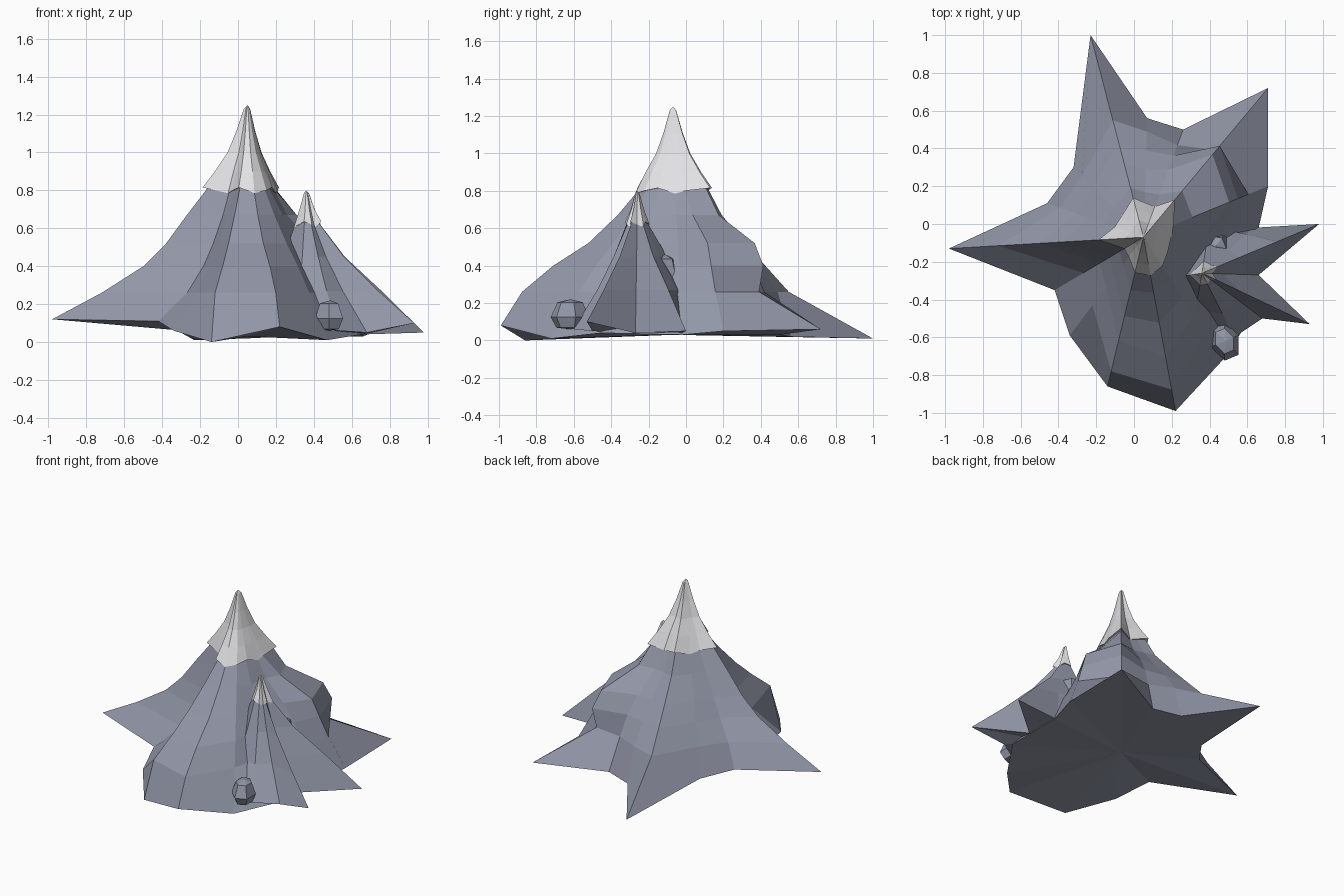
import bpy, bmesh, math
from mathutils import Vector

if "Cube" in bpy.data.objects:
    bpy.data.objects.remove(bpy.data.objects["Cube"])


def material(name, rgb):
    m = bpy.data.materials.new(name)
    m.diffuse_color = (*rgb, 1)
    m.use_nodes = True
    m.node_tree.nodes["Principled BSDF"].inputs["Base Color"].default_value = m.diffuse_color
    return m


ROCK = material("slate_rock", (0.29, 0.31, 0.39))
SNOW = material("snow_white", (0.76, 0.76, 0.78))


def finish(bm, name, mat):
    bmesh.ops.recalc_face_normals(bm, faces=bm.faces)
    mesh = bpy.data.meshes.new(name)
    bm.to_mesh(mesh)
    bm.free()
    mesh.materials.append(mat)
    ob = bpy.data.objects.new(name, mesh)
    bpy.context.collection.objects.link(ob)
    return ob


def skin(name, rings, apex, mat, floor):
    """Join rings of points from the bottom up, closed by a tip and a floor fan."""
    bm = bmesh.new()
    loops = [[bm.verts.new(p) for p in ring] for ring in rings]
    tip, bottom = bm.verts.new(apex), bm.verts.new(floor)
    n = len(loops[0])
    for i in range(n):
        j = (i + 1) % n
        for a, b in zip(loops, loops[1:]):
            bm.faces.new((a[i], a[j], b[j], b[i]))
        bm.faces.new((loops[-1][i], loops[-1][j], tip))
        bm.faces.new((loops[0][j], loops[0][i], bottom))
    return finish(bm, name, mat)


def ridge_rings(spurs, levels, centre):
    """Each spur: foot x, y, z, then its distance from the axis at each level."""
    rings = [[Vector(s[:3]) for s in spurs]]
    for k, z in enumerate(levels):
        ring = []
        for s in spurs:
            a = math.atan2(s[1] - centre[1], s[0] - centre[0])
            r = s[3 + k]
            ring.append(Vector((centre[0] + r * math.cos(a), centre[1] + r * math.sin(a), z)))
        rings.append(ring)
    return rings


def shrink(ring, centre, factor, z, ragged=0.0):
    return [Vector((centre[0] + (p.x - centre[0]) * factor,
                    centre[1] + (p.y - centre[1]) * factor,
                    z + ragged * (i % 3 - 1))) for i, p in enumerate(ring)]


# main mountain
C = (0.05, -0.07)
main_spurs = [
    (0.66, -0.02, 0.03, 0.50, 0.42, 0.34, 0.21, 0.14),
    (0.71, 0.20, 0.05, 0.60, 0.54, 0.49, 0.28, 0.16),
    (0.71, 0.72, 0.06, 0.60, 0.63, 0.57, 0.32, 0.24),
    (0.26, 0.50, 0.03, 0.52, 0.46, 0.38, 0.24, 0.16),
    (0.07, 0.56, 0.02, 0.56, 0.46, 0.36, 0.24, 0.17),
    (-0.23, 1.0, 0.01, 0.64, 0.51, 0.40, 0.27, 0.20),
    (-0.32, 0.30, 0.06, 0.46, 0.38, 0.31, 0.22, 0.15),
    (-0.46, 0.11, 0.09, 0.47, 0.38, 0.31, 0.22, 0.15),
    (-0.98, -0.13, 0.12, 0.77, 0.55, 0.43, 0.32, 0.22),
    (-0.42, -0.35, 0.11, 0.37, 0.27, 0.21, 0.15, 0.11),
    (-0.34, -0.59, 0.06, 0.45, 0.33, 0.26, 0.18, 0.12),
    (-0.14, -0.86, 0.00, 0.73, 0.56, 0.43, 0.29, 0.18),
    (0.22, -0.99, 0.08, 0.82, 0.65, 0.46, 0.30, 0.19),
    (0.47, -0.72, 0.01, 0.60, 0.49, 0.38, 0.26, 0.17),
    (0.65, -0.45, 0.04, 0.47, 0.38, 0.30, 0.22, 0.14),
]
rings = ridge_rings(main_spurs, (0.26, 0.40, 0.52, 0.67, 0.80), C)
top = rings[-1]
rings.append(shrink(top, C, 0.45, 0.98))
skin("main_mountain", rings, (*C, 1.2), ROCK, (0.05, -0.07, 0.03))

# snow cap with ragged overhanging hem
cap = [shrink(top, C, 1.08, 0.80, 0.015), shrink(top, C, 0.78, 0.90),
       shrink(top, C, 0.48, 1.0), shrink(top, C, 0.27, 1.11), shrink(top, C, 0.09, 1.23)]
skin("main_snow_cap", cap, (*C, 1.25), SNOW, (*C, 0.82))

# smaller side peak
D = (0.36, -0.26)
side_spurs = [
    (0.98, 0.00, 0.05, 0.43, 0.22, 0.08),
    (0.66, -0.27, 0.04, 0.20, 0.11, 0.05),
    (0.93, -0.53, 0.10, 0.42, 0.22, 0.08),
    (0.68, -0.50, 0.05, 0.24, 0.13, 0.05),
    (0.53, -0.60, 0.06, 0.24, 0.14, 0.06),
    (0.30, -0.60, 0.10, 0.20, 0.12, 0.06),
    (0.10, -0.30, 0.10, 0.20, 0.12, 0.06),
    (0.40, 0.00, 0.10, 0.25, 0.16, 0.06),
    (0.63, -0.02, 0.04, 0.31, 0.18, 0.06),
]
rings = ridge_rings(side_spurs, (0.27, 0.45, 0.62), D)
top = rings[-1]
skin("side_peak", rings, (*D, 0.77), ROCK, (0.45, -0.26, 0.04))
cap = [shrink(top, D, 1.1, 0.62, 0.015), shrink(top, D, 0.6, 0.70), shrink(top, D, 0.2, 0.785)]
skin("side_snow_cap", cap, (*D, 0.80), SNOW, (*D, 0.63))


# blocky boulders on the slopes: six-sided lumps, narrower at both ends
def boulder(name, loc, size, turn):
    layers = []
    for r, z in ((0.7, -0.9), (1.0, -0.2), (0.65, 0.8)):
        layers.append([Vector((r * math.cos(k * math.pi / 3), r * math.sin(k * math.pi / 3), z))
                       for k in range(6)])
    ob = skin(name, layers, (0.1, 0, 1), ROCK, (0, 0, -1))
    ob.location, ob.scale, ob.rotation_euler = loc, size, (0, 0, turn)


boulder("front_boulder", (0.48, -0.62, 0.14), (0.08, 0.11, 0.08), 0.4)
boulder("back_boulder", (0.43, -0.12, 0.34), (0.09, 0.09, 0.12), 0.9)
